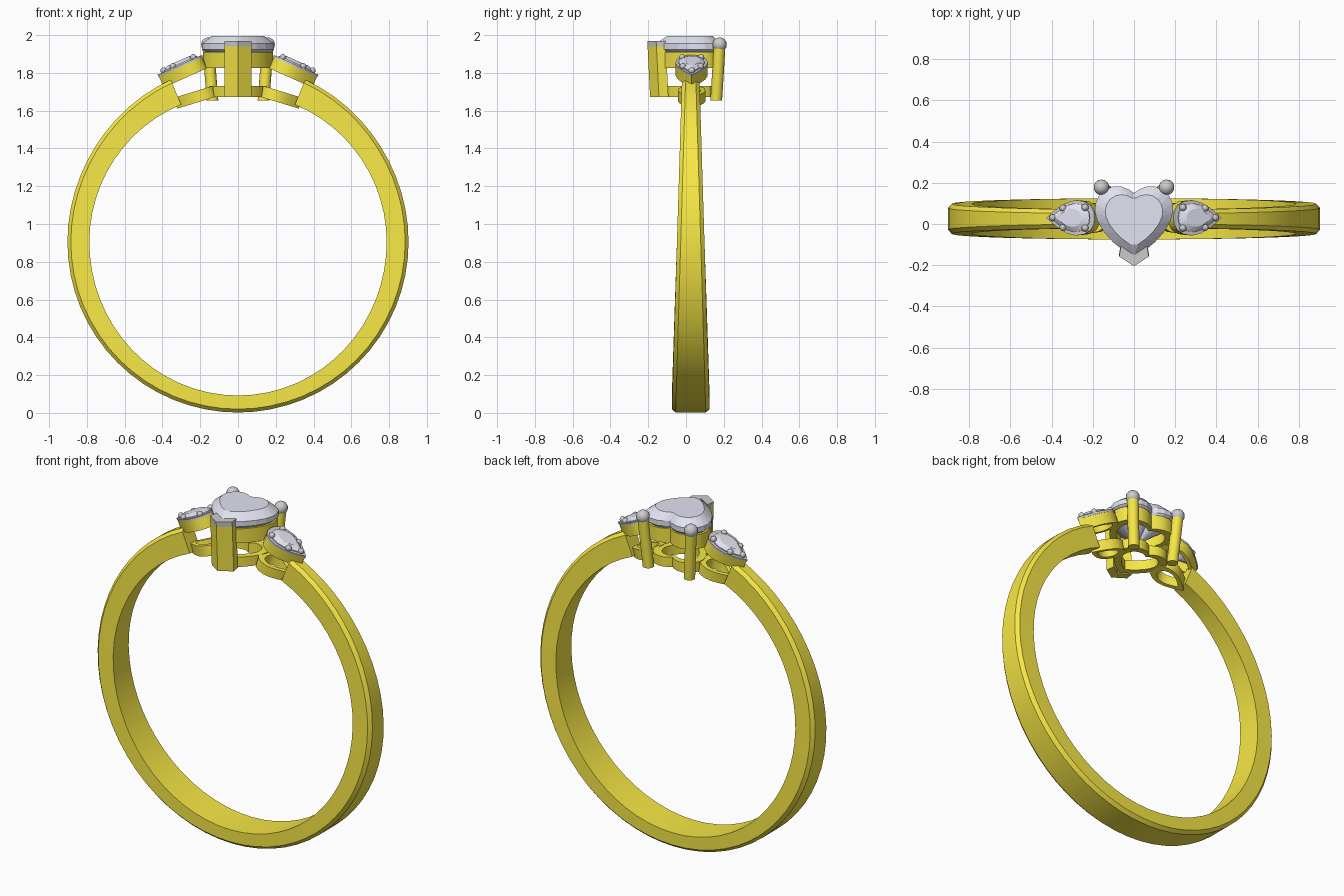
import bpy, bmesh
from math import sin, cos, pi, radians
from mathutils import Vector

if "Cube" in bpy.data.objects:
    bpy.data.objects.remove(bpy.data.objects["Cube"])


def material(name, rgb):
    m = bpy.data.materials.new(name)
    m.diffuse_color = (*rgb, 1)
    m.use_nodes = True
    m.node_tree.nodes["Principled BSDF"].inputs["Base Color"].default_value = m.diffuse_color
    return m


GOLD = material("gold", (0.93, 0.80, 0.06))
STONE = material("stone", (0.77, 0.77, 0.89))
TIP = material("pale_metal", (0.68, 0.68, 0.66))


def finish(name, bm, mat, smooth=True):
    bmesh.ops.recalc_face_normals(bm, faces=bm.faces)
    me = bpy.data.meshes.new(name)
    bm.to_mesh(me)
    bm.free()
    ob = bpy.data.objects.new(name, me)
    bpy.context.collection.objects.link(ob)
    me.materials.append(mat)
    if smooth:
        bpy.ops.object.select_all(action='DESELECT')
        ob.select_set(True)
        bpy.context.view_layer.objects.active = ob
        bpy.ops.object.shade_smooth_by_angle(angle=radians(30))
    return ob


def loft(name, rings, mat, loop=False):
    """Skin closed rings; cap both ends, or join last ring to first."""
    bm = bmesh.new()
    vs = [[bm.verts.new(p) for p in r] for r in rings]
    n = len(vs[0])
    for a, b in zip(vs, vs[1:] + (vs[:1] if loop else [])):
        for i in range(n):
            j = (i + 1) % n
            bm.faces.new((a[i], a[j], b[j], b[i]))
    if not loop:
        bm.faces.new(vs[0])
        bm.faces.new(vs[-1])
    return finish(name, bm, mat)


def mirrored(half):
    """Close a half outline whose first and last points lie on the axis x = 0."""
    return half + [(-x, y) for x, y in half[-2:0:-1]]


def scaled(pts, k, cy=0.0):
    return [(x * k, cy + (y - cy) * k) for x, y in pts]


def band(name, pts, wall, z0, z1, place, mat, cy=0.0):
    """Hollow wall following an outline."""
    inner = scaled(pts, wall, cy)
    rings = [[place(x, y, z) for x, y in o]
             for o, z in ((pts, z1), (pts, z0), (inner, z0), (inner, z1))]
    return loft(name, rings, mat, True)


def gem(name, pts, cy, girdle, girdle_h, table_z, table_k, culet_z, place):
    """Faceted stone: table, triangular crown facets, girdle, pointed pavilion."""
    bm = bmesh.new()
    n = len(pts)
    mids = [((pts[i][0] + pts[(i + 1) % n][0]) / 2, (pts[i][1] + pts[(i + 1) % n][1]) / 2)
            for i in range(n)]

    def ring(p, z):
        return [bm.verts.new(place(x, y, z)) for x, y in p]
    table = ring(scaled(mids, table_k, cy), table_z)
    top, low = ring(pts, girdle + girdle_h), ring(pts, girdle)
    culet = bm.verts.new(place(0, cy, culet_z))
    bm.faces.new(table)
    for i in range(n):
        j = (i + 1) % n
        bm.faces.new((top[i], top[j], table[i]))
        bm.faces.new((table[i], top[j], table[j]))
        bm.faces.new((top[i], low[i], low[j], top[j]))
        bm.faces.new((low[j], low[i], culet))
    return finish(name, bm, STONE, False)


def ball(name, loc, r, mat):
    bm = bmesh.new()
    bmesh.ops.create_uvsphere(bm, u_segments=14, v_segments=8, radius=r)
    bmesh.ops.translate(bm, verts=bm.verts, vec=loc)
    return finish(name, bm, mat)


# Band of the ring: tapering section swept around, open at the top
CZ, CY = 0.905, 0.025
rings = []
for k in range(57):
    phi = radians(-157.5 + 315 * k / 56)
    c = cos(phi)
    ro = 0.903 + 0.034 * max(0, -c) ** 3
    ri = 0.787 + 0.026 * max(0, c) ** 2
    w = 0.1 - 0.03 * (CZ - ro * c)
    sec = [(ri, -w), (ro - 0.018, -w), (ro, -w + 0.02), (ro, w - 0.02), (ro - 0.018, w), (ri, w)]
    rings.append([(r * sin(phi), CY + y, CZ - r * c) for r, y in sec])
loft("shank", rings, GOLD)

# Heart centre stone with its upper and lower gallery walls
HC = 0.03
heart = mirrored([(0, 0.15), (0.025, 0.168), (0.06, 0.182), (0.1, 0.182), (0.14, 0.168),
                  (0.17, 0.138), (0.187, 0.1), (0.19, 0.06), (0.178, 0.015),
                  (0.145, -0.04), (0.1, -0.09), (0.05, -0.13), (0, -0.16)])


def flat(x, y, z):
    return (x, y, z)


gem("heart_stone", heart, HC, 1.925, 0.03, 1.995, 0.74, 1.78, flat)
band("heart_seat", scaled(heart, 0.97, HC), 0.76, 1.825, 1.91, flat, GOLD, HC)
band("heart_base", scaled(heart, 0.8, HC), 0.7, 1.672, 1.73, flat, GOLD, HC)

# Front V-shaped prong with pale cap
vee = mirrored([(0, -0.205), (0.072, -0.158), (0.064, -0.108), (0, -0.15)])


def vee_at(z):
    lean = (1.97 - z) * 0.05
    return [(x, y + lean, z) for x, y in vee]


loft("front_prong", [vee_at(1.672), vee_at(1.94)], GOLD)
loft("front_prong_cap", [vee_at(1.94), vee_at(1.97)], TIP)

# Round back prongs
for s in (-1, 1):
    stem = [[(s * x + 0.031 * cos(a * pi / 8), y + 0.031 * sin(a * pi / 8), z)
             for a in range(16)]
            for x, y, z in ((0.135, 0.16, 1.655), (0.158, 0.178, 1.945))]
    loft("back_prong", stem, GOLD)
    ball("back_prong_tip", (s * 0.158, 0.178, 1.95), 0.038, TIP)

# Pear side stones: outline has its point along +y, laid outward and tilted
pear = mirrored([(0, 0.13), (0.022, 0.105), (0.05, 0.065), (0.075, 0.02), (0.086, -0.025),
                 (0.08, -0.07), (0.06, -0.105), (0.03, -0.123), (0, -0.127)])


def tilted(s, cx, cz, deg):
    a = radians(deg)
    return lambda x, y, z: Vector((s * (cx + y * cos(a) + z * sin(a)), 0.03 + x,
                                   cz - y * sin(a) + z * cos(a)))


for s in (-1, 1):
    top = tilted(s, 0.307, 1.843, 24)
    band("side_seat", scaled(pear, 0.98), 0.72, -0.075, -0.01, top, GOLD)
    loft("side_plate", [[top(x, y, z) for x, y in pear] for z in (-0.012, 0.0)], TIP)
    gem("side_stone", scaled(pear, 0.8), 0, -0.002, 0.008, 0.022, 0.65, -0.06, top)
    for x, y in ((0, 0.092), (0.047, 0.038), (-0.047, 0.038), (0.05, -0.08), (-0.05, -0.08)):
        ball("side_bead", top(x, y, 0.008), 0.017, TIP)
    # Lower gallery loop joining heart base to shank
    low = tilted(s, 0.225, 1.672, 17)
    band("side_base", scaled(pear, 0.85), 0.65, -0.03, 0.03, low, GOLD)
